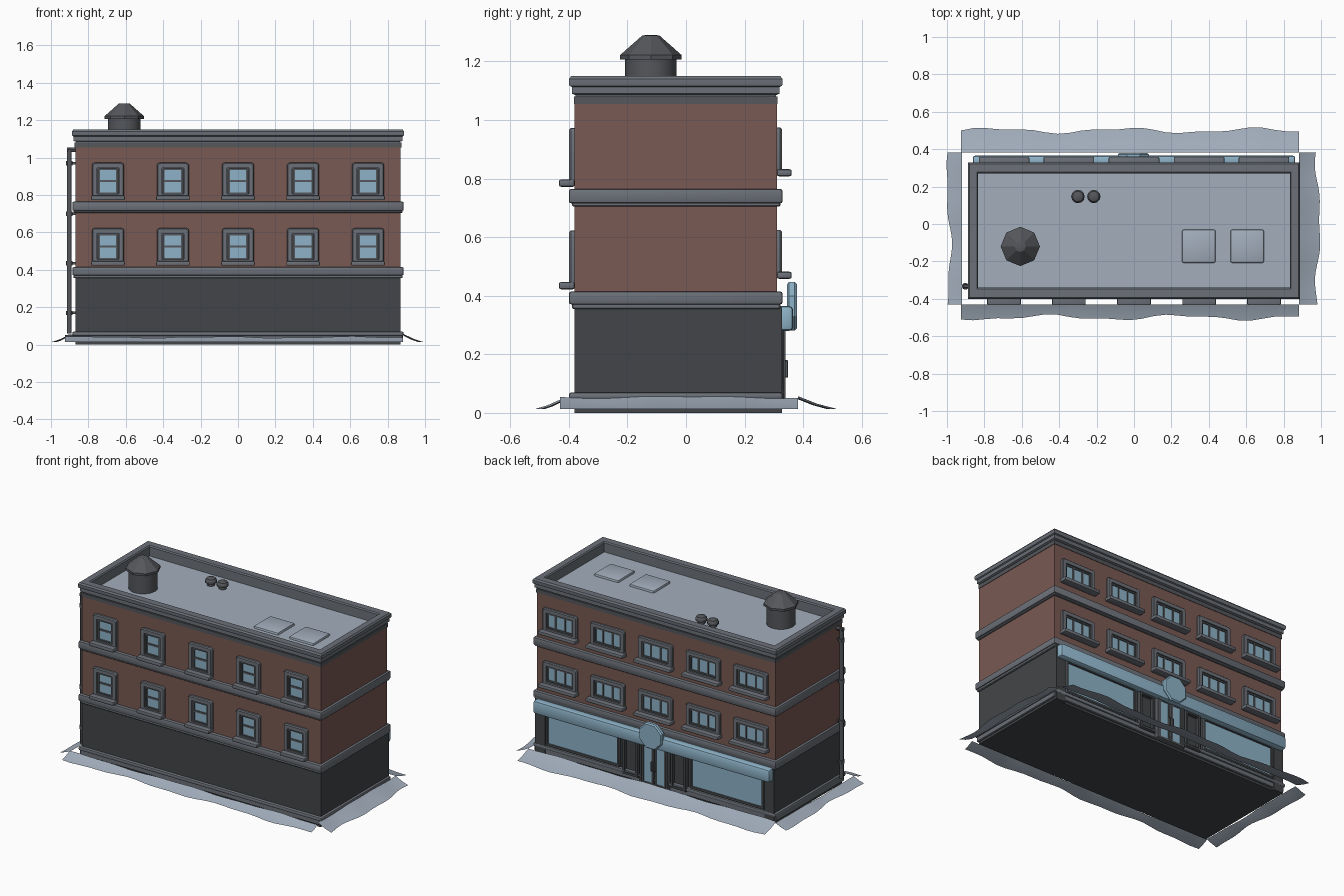
import bpy, bmesh, math
from mathutils import Matrix, Vector

if "Cube" in bpy.data.objects:
    bpy.data.objects.remove(bpy.data.objects["Cube"])


def mat(name, r, g, b):
    m = bpy.data.materials.new(name)
    m.diffuse_color = (r, g, b, 1)
    m.use_nodes = True
    m.node_tree.nodes["Principled BSDF"].inputs["Base Color"].default_value = m.diffuse_color
    return m


BRICK = mat("brick", 0.19, 0.10, 0.085)
DARK = mat("dark_wall", 0.055, 0.06, 0.065)
TRIM = mat("trim", 0.15, 0.165, 0.19)
METAL = mat("metal", 0.09, 0.095, 0.105)
GLASS = mat("glass", 0.27, 0.45, 0.58)
PALE = mat("pale_roof", 0.36, 0.42, 0.50)


def finish(name, bm, m):
    bmesh.ops.recalc_face_normals(bm, faces=bm.faces)
    me = bpy.data.meshes.new(name)
    bm.to_mesh(me)
    bm.free()
    me.materials.append(m)
    ob = bpy.data.objects.new(name, me)
    bpy.context.collection.objects.link(ob)
    return ob


def box(name, x0, x1, y0, y1, z0, z1, m, bevel=0, seg=2):
    bm = bmesh.new()
    bmesh.ops.create_cube(bm, size=1)
    bmesh.ops.scale(bm, vec=(x1 - x0, y1 - y0, z1 - z0), verts=bm.verts)
    bmesh.ops.translate(bm, vec=((x0 + x1) / 2, (y0 + y1) / 2, (z0 + z1) / 2), verts=bm.verts)
    if bevel:
        bmesh.ops.bevel(bm, geom=bm.edges[:], offset=bevel, segments=seg, profile=0.5, affect='EDGES')
    return finish(name, bm, m)


def lathe(name, pts, n, loc, m, phase=0, axis='Z'):
    """Closed turned solid from (radius, height) points."""
    bm = bmesh.new()
    rings = [[bm.verts.new((r * math.cos(2 * math.pi * (i + phase) / n),
                            r * math.sin(2 * math.pi * (i + phase) / n), z))
              for i in range(n)] for r, z in pts]
    for a, b in zip(rings, rings[1:]):
        for i in range(n):
            bm.faces.new((a[i], a[(i + 1) % n], b[(i + 1) % n], b[i]))
    bm.faces.new(rings[0])
    bm.faces.new(rings[-1])
    rot = {'Z': Matrix(), 'Y': Matrix.Rotation(-math.pi / 2, 4, 'X'),
           'X': Matrix.Rotation(math.pi / 2, 4, 'Y')}[axis]
    bm.transform(Matrix.Translation(loc) @ rot)
    return finish(name, bm, m)


def rounded(w, h, r):
    out = []
    for k, (sx, sy) in enumerate(((1, 1), (-1, 1), (-1, -1), (1, -1))):
        for j in range(4):
            a = math.pi / 2 * (k + j / 3)
            out.append((sx * (w / 2 - r) + r * math.cos(a), sy * (h / 2 - r) + r * math.sin(a)))
    return out


def frame(name, cx, cz, w, h, bar, y_wall, y_out, m, r=0.015):
    """Rounded picture frame standing on a wall."""
    bm = bmesh.new()
    c = (y_out - y_wall) * 0.35
    loops = [(w, h, r, y_wall), (w, h, r, y_out - c), (w - 0.01, h - 0.01, r * 0.8, y_out),
             (w - 2 * bar, h - 2 * bar, 0.003, y_out), (w - 2 * bar, h - 2 * bar, 0.003, y_wall)]
    rings = [[bm.verts.new((cx + x, y, cz + z)) for x, z in rounded(a, b, q)] for a, b, q, y in loops]
    for k in range(5):
        a, b = rings[k], rings[(k + 1) % 5]
        for i in range(16):
            bm.faces.new((a[i], a[(i + 1) % 16], b[(i + 1) % 16], b[i]))
    return finish(name, bm, m)


X, YF, YB = 0.87, -0.38, 0.31

# storeys
box("ground_floor", -X, X, YF, YB, 0, 0.39, DARK)
box("upper_floors", -X, X, YF, YB, 0.39, 1.06, BRICK)


def ledge(name, z0, z1, lip):
    box(name + "_lower", -X - 0.01, X + 0.01, YF - 0.01, YB + 0.012, z0, z1 - lip + 0.004, TRIM, 0.004, 1)
    box(name + "_upper", -X - 0.016, X + 0.016, YF - 0.02, YB + 0.02, z1 - lip, z1, TRIM, 0.009)


# ledges between storeys
ledge("base_ledge", 0.015, 0.07, 0.025)
ledge("first_ledge", 0.355, 0.415, 0.045)
ledge("second_ledge", 0.705, 0.765, 0.05)
box("cornice_band", -X - 0.003, X + 0.003, YF - 0.003, YB + 0.003, 1.055, 1.08, METAL)


# parapet: stepped cross-section swept around the roof
def parapet():
    prof = [(0.05, 1.07), (0.003, 1.07), (0.003, 1.085), (-0.01, 1.09), (-0.01, 1.113), (-0.018, 1.117),
            (-0.02, 1.125), (-0.02, 1.14), (-0.012, 1.15), (0.033, 1.15), (0.04, 1.143), (0.04, 1.07)]
    bm = bmesh.new()
    rings = [[bm.verts.new((sx * (X - d * 0.9), (YB - d) if sy > 0 else (YF + d), z))
              for sx, sy in ((1, 1), (-1, 1), (-1, -1), (1, -1))] for d, z in prof]
    for k in range(len(rings)):
        a, b = rings[k], rings[(k + 1) % len(rings)]
        for i in range(4):
            bm.faces.new((a[i], a[(i + 1) % 4], b[(i + 1) % 4], b[i]))
    finish("parapet", bm, TRIM)


parapet()
box("roof_deck", -X + 0.02, X - 0.02, YF + 0.02, YB - 0.02, 1.06, 1.083, PALE)

# windows on both long sides
for zf in (0, 0.35):
    for cx in (-0.695, -0.348, 0, 0.348, 0.695):
        z = 0.525 + zf
        frame("front_window_frame", cx, z, 0.172, 0.195, 0.028, YF, -0.40, TRIM)
        frame("front_window_sash", cx, z - 0.002, 0.118, 0.15, 0.015, YF, -0.391, METAL, 0.004)
        box("front_window_glass", cx - 0.048, cx + 0.048, -0.384, YF, z - 0.065, z + 0.065, GLASS)
        box("front_window_bar", cx - 0.048, cx + 0.048, -0.389, YF, z - 0.006, z + 0.006, METAL)
        box("front_window_sill", cx - 0.09, cx + 0.09, -0.434, YF, z - 0.103, z - 0.078, TRIM, 0.007)
        z = 0.545 + zf
        frame("back_window_frame", cx, z, 0.25, 0.16, 0.028, YB, 0.327, TRIM)
        frame("back_window_sash", cx, z, 0.196, 0.106, 0.012, YB, 0.32, METAL, 0.004)
        box("back_window_glass", cx - 0.09, cx + 0.09, YB, 0.314, z - 0.045, z + 0.045, GLASS)
        for dx in (-0.035, 0.035):
            box("back_window_bar", cx + dx - 0.005, cx + dx + 0.005, YB, 0.319, z - 0.045, z + 0.045, METAL)
        box("back_window_sill", cx - 0.135, cx + 0.135, YB, 0.361, z - 0.087, z - 0.063, TRIM, 0.007)

# shop front on the back wall
for s in (-1, 1):
    a, b = sorted((s * 0.80, s * X))
    box("corner_pilaster", a, b, YB - 0.02, 0.327, 0.0, 0.36, DARK)
    frame("shop_window_frame", s * 0.525, 0.182, 0.54, 0.22, 0.016, YB, 0.329, METAL, 0.004)
    box("shop_window_glass", s * 0.525 - 0.26, s * 0.525 + 0.26, YB, 0.318, 0.08, 0.285, GLASS)
    frame("side_panel_frame", s * 0.175, 0.165, 0.12, 0.25, 0.02, YB, 0.335, DARK, 0.004)
    frame("door_leaf_frame", s * 0.046, 0.155, 0.088, 0.27, 0.016, YB, 0.336, METAL, 0.004)
    box("door_glass", s * 0.046 - 0.032, s * 0.046 + 0.032, YB, 0.333, 0.03, 0.28, GLASS)
    box("door_handle", s * 0.012 - 0.005, s * 0.012 + 0.005, YB, 0.348, 0.12, 0.18, METAL, 0.002, 1)
frame("door_surround", 0, 0.16, 0.215, 0.29, 0.016, YB, 0.34, METAL, 0.004)

# fascia and blank round sign board
box("fascia", -0.862, 0.862, YB, 0.366, 0.28, 0.365, GLASS, 0.014)
lathe("sign_board", [(0.08, 0), (0.09, 0.006), (0.09, 0.026), (0.082, 0.034)], 8, (-0.003, 0.345, 0.364), GLASS, 0.5, 'Y')

# drainpipe with elbow and brackets
PX, PY = -0.902, -0.333
lathe("drainpipe", [(0.013, 0.06), (0.013, 1.05)], 12, (PX, PY, 0), METAL)
lathe("drainpipe_elbow", [(0.013, 0), (0.013, 0.045)], 12, (PX - 0.013, PY, 1.042), METAL, 0, 'X')
for z in (0.17, 0.435, 0.70, 0.97):
    lathe("pipe_collar", [(0.018, -0.011), (0.018, 0.011)], 12, (PX, PY, z), METAL)
    box("pipe_bracket", PX, -X, PY - 0.006, PY + 0.006, z - 0.006, z + 0.006, METAL)

# rooftop tank
lathe("tank_body", [(0.088, 1.07), (0.088, 1.215)], 16, (-0.608, -0.12, 0), METAL)
lathe("tank_roof", [(0.105, 1.207), (0.105, 1.222), (0.03, 1.288), (0.02, 1.29)], 8, (-0.608, -0.12, 0), METAL, 0)

# vents and hatches
for x in (-0.30, -0.215):
    lathe("roof_vent", [(0.024, 1.07), (0.024, 1.10), (0.036, 1.102), (0.036, 1.115), (0.028, 1.128), (0.012, 1.134)],
          12, (x, 0.147, 0), METAL)
for x in (0.347, 0.605):
    box("roof_hatch", x - 0.09, x + 0.09, -0.208, -0.03, 1.07, 1.098, PALE, 0.01)


# wavy pavement strips: slope down from the inner to the outer edge
def strip(name, start, end, out, width, z_in, phase):
    start, end, out = Vector(start), Vector(end), Vector(out)
    bm = bmesh.new()
    rows = []
    n = 28
    for i in range(n + 1):
        p = start.lerp(end, i / n)
        s = (end - start).length * i / n
        wave = 0.012 * math.sin(s * 9 + phase) + 0.006 * math.sin(s * 21 + 2 * phase)
        row = []
        for t, f in ((0, 1), (0.5, 0.4), (1, 0)):
            q = p + out * t * (width + wave)
            row.append(bm.verts.new((q.x, q.y, 0.013 + (z_in - 0.013 + wave * 0.3) * f)))
        rows.append(row)
    for a, b in zip(rows, rows[1:]):
        for k in range(2):
            bm.faces.new((a[k], b[k], b[k + 1], a[k + 1]))
    ob = finish(name, bm, PALE)
    if ob.data.polygons[0].normal.z < 0:
        ob.data.flip_normals()


strip("front_strip", (-0.925, -0.43, 0), (0.882, -0.43, 0), (0, -1, 0), 0.07, 0.04, 0.5)
strip("back_strip", (-0.925, 0.382, 0), (0.882, 0.382, 0), (0, 1, 0), 0.118, 0.052, 0.0)
strip("left_strip", (-0.92, -0.43, 0), (-0.92, 0.382, 0), (-1, 0, 0), 0.07, 0.04, 2.0)
strip("right_strip", (0.882, -0.43, 0), (0.882, 0.382, 0), (1, 0, 0), 0.102, 0.055, 4.0)

# smooth the round parts, keep edges sharp
bpy.ops.object.select_all(action='SELECT')
bpy.context.view_layer.objects.active = bpy.context.collection.objects[0]
bpy.ops.object.shade_smooth_by_angle()
